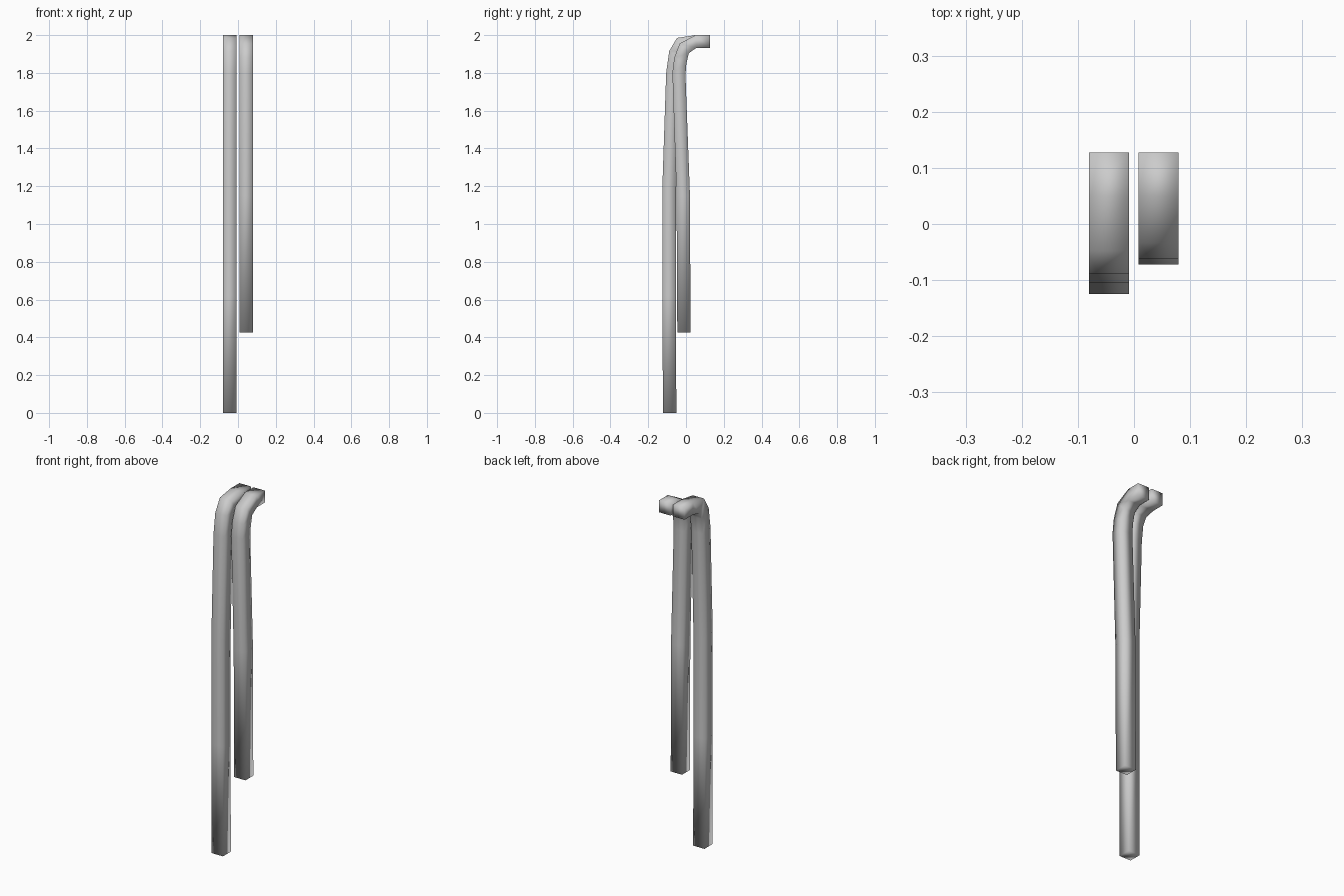
import bpy, bmesh

if "Cube" in bpy.data.objects:
    bpy.data.objects.remove(bpy.data.objects["Cube"])


def bent_bar(name, x0, x1, outer, inner):
    """Square bar swept along paired outer / inner (y, z) profile points."""
    bm = bmesh.new()
    rings = []
    for (yo, zo), (yi, zi) in zip(outer, inner):
        rings.append([bm.verts.new(p) for p in
                      ((x0, yo, zo), (x1, yo, zo), (x1, yi, zi), (x0, yi, zi))])
    for a, b in zip(rings, rings[1:]):
        for i in range(4):
            j = (i + 1) % 4
            bm.faces.new((a[i], a[j], b[j], b[i]))
    bm.faces.new(rings[0][::-1])
    bm.faces.new(rings[-1])
    for f in bm.faces:
        f.smooth = True
    bmesh.ops.recalc_face_normals(bm, faces=bm.faces)
    mesh = bpy.data.meshes.new(name)
    bm.to_mesh(mesh)
    bm.free()
    ob = bpy.data.objects.new(name, mesh)
    bpy.context.collection.objects.link(ob)
    return ob


# Long strand, reaching the base
bent_bar("long_strand", -0.08, -0.009,
         [(-0.122, 0), (-0.125, 0.62), (-0.125, 1.2), (-0.105, 1.8),
          (-0.089, 1.915), (-0.048, 1.985), (0.05, 2.0), (0.127, 2.0)],
         [(-0.051, 0), (-0.054, 0.62), (-0.054, 1.2), (-0.035, 1.79),
          (-0.024, 1.88), (0.0, 1.92), (0.055, 1.932), (0.127, 1.932)])

# Short strand, ending above the base
bent_bar("short_strand", 0.008, 0.079,
         [(-0.046, 0.425), (-0.05, 1.15), (-0.072, 1.8),
          (-0.062, 1.88), (-0.034, 1.955), (0.05, 2.0), (0.127, 2.0)],
         [(0.024, 0.425), (0.021, 1.15), (-0.003, 1.79),
          (0.002, 1.85), (0.015, 1.905), (0.055, 1.932), (0.127, 1.932)])
